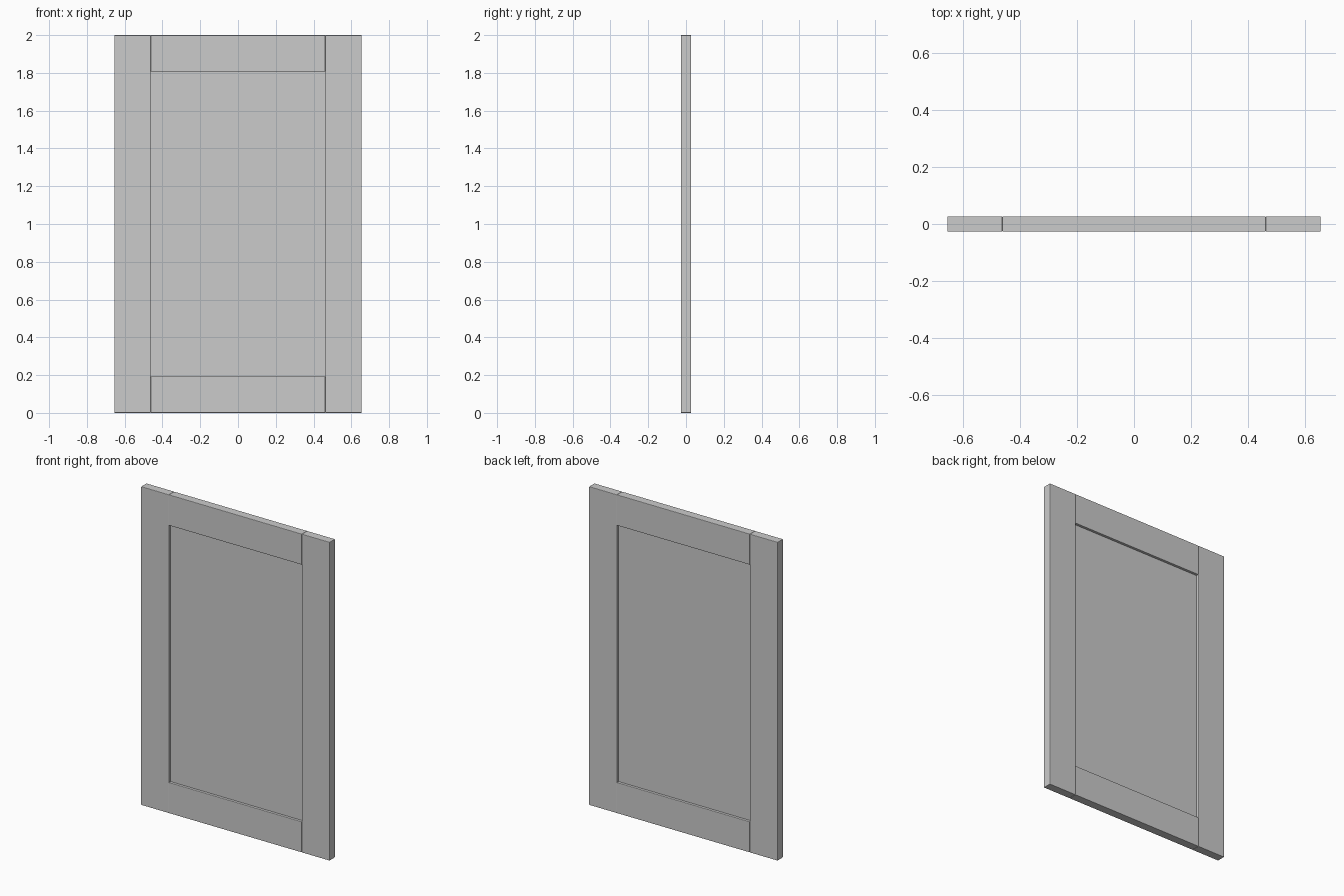
import bpy

if "Cube" in bpy.data.objects:
    bpy.data.objects.remove(bpy.data.objects["Cube"])

W, H, T = 1.31, 2.0, 0.054      # door width, height, thickness
F = 0.193                       # frame member width
PANEL_T = 0.022                 # recessed panel thickness
TONGUE = 0.03                   # panel edge hidden in the frame groove


def board(name, size, centre, bevel=0.0):
    bpy.ops.mesh.primitive_cube_add(size=1, location=centre)
    ob = bpy.context.object
    ob.name = name
    ob.scale = size
    bpy.ops.object.transform_apply(location=False, rotation=False, scale=True)
    if bevel:
        mod = ob.modifiers.new("eased_edges", 'BEVEL')
        mod.width = bevel
        mod.segments = 2
    return ob


# Full-height side stiles
for side, x in (("left", -1), ("right", 1)):
    board(side + "_stile", (F, T, H), (x * (W - F) / 2, 0, H / 2), 0.003)

# Rails between the stiles
for name, z in (("bottom_rail", F / 2), ("top_rail", H - F / 2)):
    board(name, (W - 2 * F, T, F), (0, 0, z), 0.003)

# Flat panel, recessed on both faces
board("centre_panel",
      (W - 2 * F + 2 * TONGUE, PANEL_T, H - 2 * F + 2 * TONGUE),
      (0, 0, H / 2))
